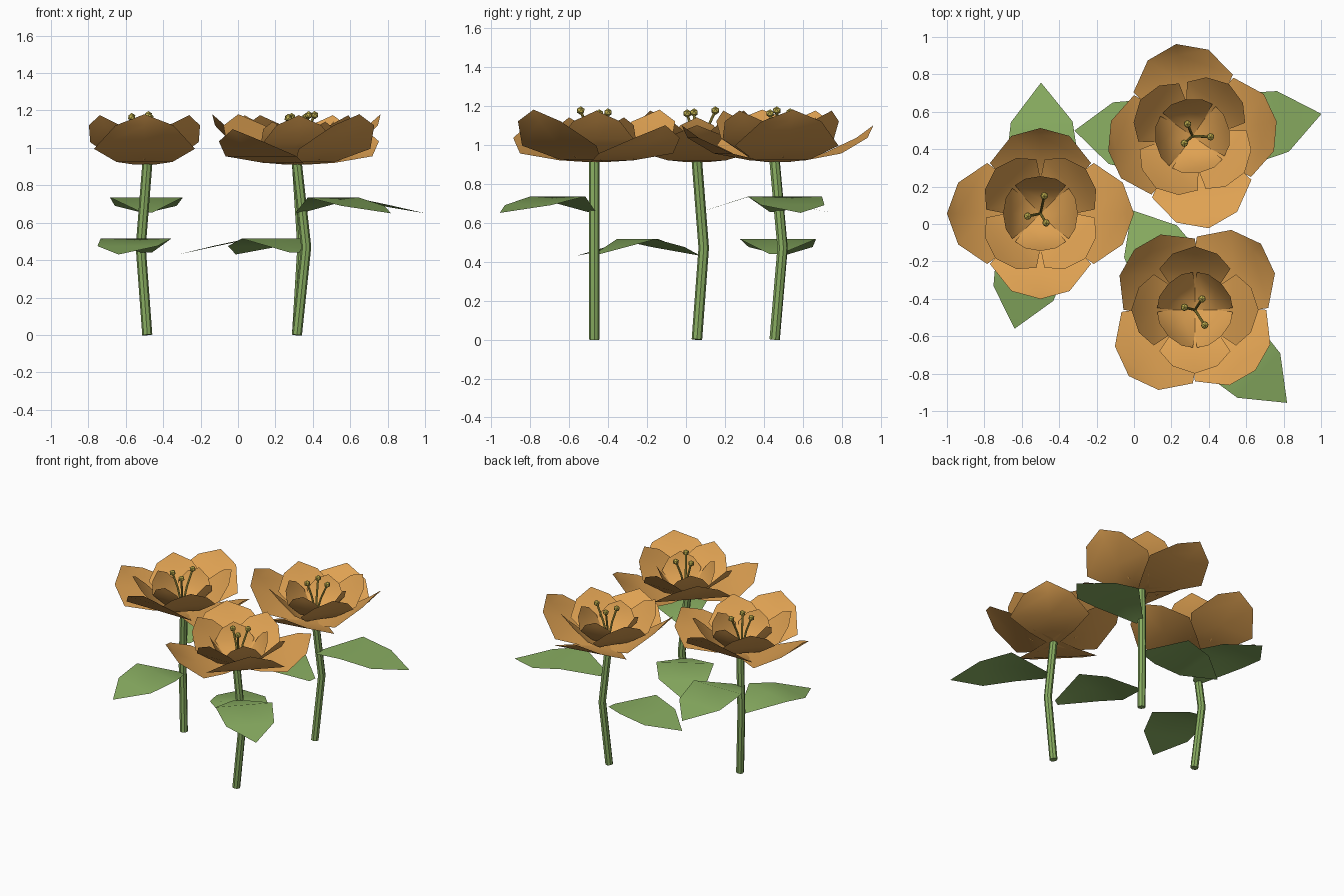
import bpy
import bmesh
from math import radians, cos, sin
from mathutils import Matrix, Vector

cube = bpy.data.objects.get("Cube")
if cube:
    bpy.data.objects.remove(cube)


def material(name, rgb):
    m = bpy.data.materials.new(name)
    m.use_nodes = True
    m.diffuse_color = (*rgb, 1)
    m.node_tree.nodes["Principled BSDF"].inputs["Base Color"].default_value = (*rgb, 1)
    return m


ORANGE = material("petal orange", (0.74, 0.36, 0.085))
GREEN = material("leaf green", (0.25, 0.42, 0.12))
YELLOW = material("stamen yellow", (0.55, 0.45, 0.08))


def turn(degrees):
    return Matrix.Rotation(radians(degrees), 4, "Z")


def finish(name, mesh, mat, place):
    mesh.materials.clear()
    mesh.materials.append(mat)
    ob = bpy.data.objects.new(name, mesh)
    bpy.context.collection.objects.link(ob)
    ob.matrix_world = place
    bpy.ops.object.select_all(action="DESELECT")
    ob.select_set(True)
    bpy.context.view_layer.objects.active = ob
    bpy.ops.object.shade_smooth_by_angle(angle=radians(40))
    return ob


def blade(name, rows, mat, place):
    """Thin petal or leaf along +x; rows are (distance, half width, height), ending in a tip."""
    bm = bmesh.new()
    lines = [[bm.verts.new((r, side * w, z)) for side in (-1, 0, 1)] for r, w, z in rows[:-1]]
    r, _, z = rows[-1]
    tip = bm.verts.new((r, 0, z))
    for a, b in zip(lines, lines[1:]):
        for i in range(2):
            bm.faces.new((a[i], b[i], b[i + 1], a[i + 1]))
    for i in range(2):
        bm.faces.new((lines[-1][i], tip, lines[-1][i + 1]))
    mesh = bpy.data.meshes.new(name)
    bm.to_mesh(mesh)
    bm.free()
    return finish(name, mesh, mat, place)


def tube(name, points, radius, mat, place):
    curve = bpy.data.curves.new(name + "_path", "CURVE")
    curve.dimensions = "3D"
    curve.bevel_depth = radius
    curve.bevel_resolution = 2
    curve.use_fill_caps = True
    spline = curve.splines.new("POLY")
    spline.points.add(len(points) - 1)
    for p, co in zip(spline.points, points):
        p.co = (*co, 1)
    helper = bpy.data.objects.new(name + "_path", curve)
    bpy.context.collection.objects.link(helper)
    bpy.context.view_layer.update()
    deps = bpy.context.evaluated_depsgraph_get()
    mesh = bpy.data.meshes.new_from_object(helper.evaluated_get(deps))
    bpy.data.objects.remove(helper)
    return finish(name, mesh, mat, place)


def ball(name, centre, radius, mat, place):
    bm = bmesh.new()
    bmesh.ops.create_icosphere(bm, subdivisions=1, radius=radius,
                               matrix=Matrix.Translation(centre))
    mesh = bpy.data.meshes.new(name)
    bm.to_mesh(mesh)
    bm.free()
    return finish(name, mesh, mat, place)


# Petal and leaf profiles
LONG = [(0, .05, .91), (.12, .15, .92), (.285, .27, .955), (.44, .165, 1.035), (.5, 0, 1.1)]
SHORT = [(0, .05, .91), (.12, .15, .925), (.27, .27, .995), (.415, .155, 1.12), (.457, 0, 1.18)]
MIDDLE = [(0, .04, .915), (.1, .11, .935), (.22, .19, 1.03), (.3, .12, 1.12), (.34, 0, 1.175)]
INNER = [(0, .03, .92), (.08, .08, .945), (.15, .135, 1.03), (.185, .085, 1.1), (.2, 0, 1.14)]
UPPER_LEAF = [(.02, .03, .655), (.27, .195, .735), (.49, .165, .69), (.7, 0, .65)]
LOWER_LEAF = [(.02, .03, .44), (.25, .195, .515), (.44, .165, .475), (.635, 0, .43)]
# Stamen ends as (direction, distance, height)
STAMENS = [(192, .07, 1.165), (78, .097, 1.175), (-59, .058, 1.16)]


def flower(label, x, y, spin):
    base = Matrix.Translation((x, y, 0)) @ turn(spin)
    head = base @ Matrix.Translation((-.015, 0, 0))
    tube(label + "_stem", [(0, 0, 0), (-.035, .035, .47), (0, 0, .915)], .027, GREEN, base)
    blade(label + "_upper_leaf", UPPER_LEAF, GREEN, base @ turn(91))
    blade(label + "_lower_leaf", LOWER_LEAF, GREEN, base @ turn(-104))
    for i in range(4):
        outer = SHORT if i % 2 else LONG
        blade(f"{label}_outer_petal_{i + 1}", outer, ORANGE, head @ turn(90 * i))
        blade(f"{label}_middle_petal_{i + 1}", MIDDLE, ORANGE, head @ turn(90 * i + 45))
        blade(f"{label}_inner_petal_{i + 1}", INNER, ORANGE, head @ turn(90 * i))
    for i, (angle, reach, top) in enumerate(STAMENS):
        out = Vector((cos(radians(angle)), sin(radians(angle)), 0)) * reach
        end = out + Vector((0, 0, top))
        bend = out * .45 + Vector((0, 0, 1.06))
        tube(f"{label}_filament_{i + 1}", [(0, 0, .92), bend, end], .007, YELLOW, head)
        ball(f"{label}_anther_{i + 1}", end, .022, YELLOW, head)


flower("left_flower", -.485, .056, 0)
flower("back_flower", .315, .455, -80)
flower("front_flower", .315, -.47, -135)
